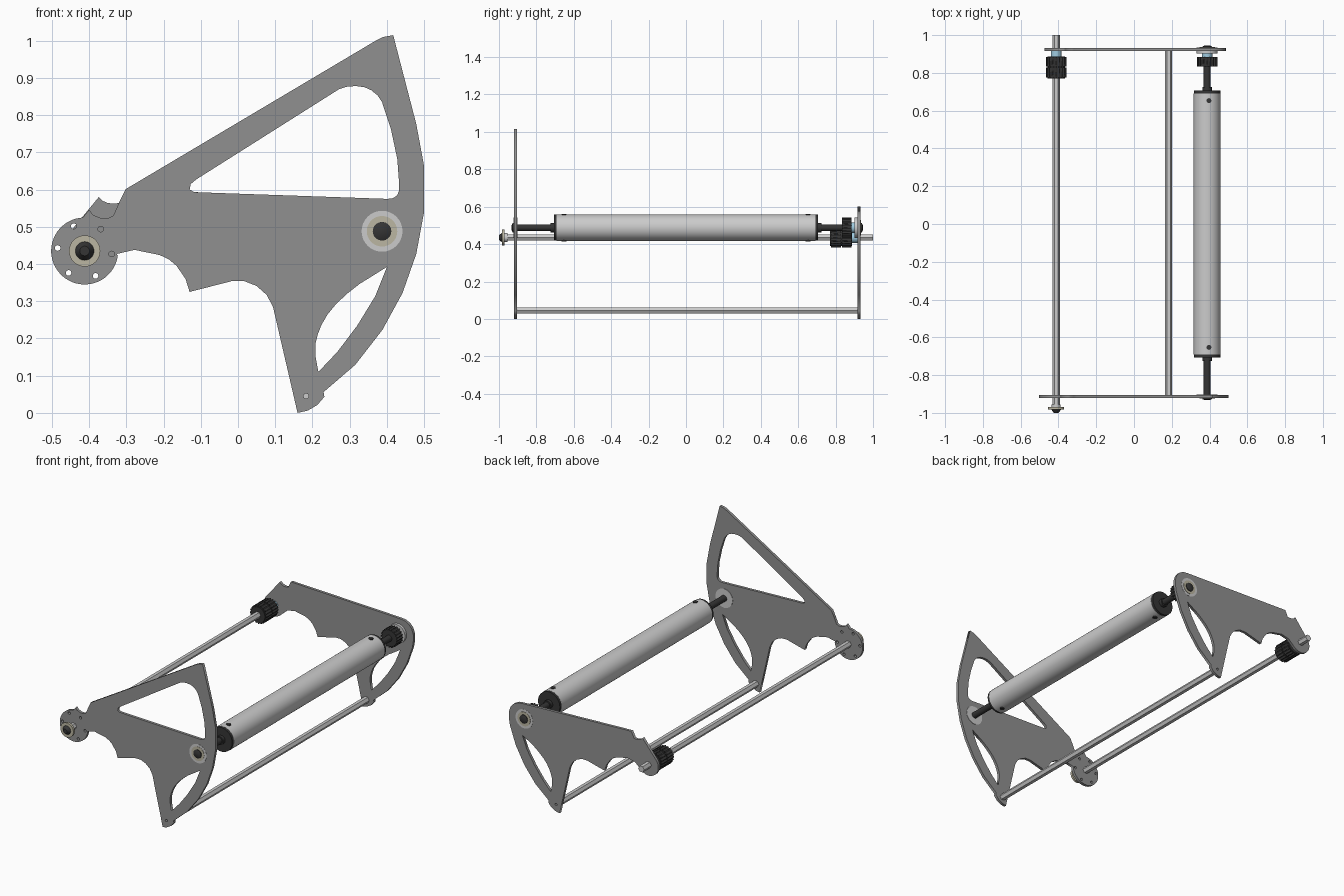
import bpy
from math import sin, cos, pi, radians

if "Cube" in bpy.data.objects:
    bpy.data.objects.remove(bpy.data.objects["Cube"])

def material(name, col):
    m = bpy.data.materials.new(name)
    m.diffuse_color = (*col, 1)
    m.use_nodes = True
    m.node_tree.nodes["Principled BSDF"].inputs["Base Color"].default_value = m.diffuse_color
    return m

DARK = material("black", (0.035, 0.035, 0.035))
BEIGE = material("beige", (0.50, 0.47, 0.36))
BLUE = material("light_blue", (0.35, 0.60, 0.75))
PLATE = material("plate_grey", (0.28, 0.28, 0.28))

SHAFT = (-0.412, 0.435)
ROLLER = (0.387, 0.488)
ROD = (0.183, 0.045)

def smooth(ob):
    bpy.ops.object.select_all(action='DESELECT')
    ob.select_set(True)
    bpy.context.view_layer.objects.active = ob
    bpy.ops.object.shade_smooth_by_angle(angle=radians(35))

def lathe_y(name, c, y0, y1, r0, r1=None, sides=32, mat=None):
    """Cylinder or cone along y from y0 (radius r0) to y1 (radius r1)."""
    r1 = r0 if r1 is None else r1
    bpy.ops.mesh.primitive_cone_add(vertices=sides, radius1=r1, radius2=r0, depth=abs(y1 - y0),
                                    location=(c[0], (y0 + y1) / 2, c[1]),
                                    rotation=(pi / 2 if y1 > y0 else -pi / 2, 0, 0))
    ob = bpy.context.object
    ob.name = name
    if mat:
        ob.data.materials.append(mat)
    if sides > 6:
        smooth(ob)
    return ob

def arc(c, r, a0, a1, n):
    return [(c[0] + r * cos(radians(a0 + (a1 - a0) * i / n)),
             c[1] + r * sin(radians(a0 + (a1 - a0) * i / n))) for i in range(n + 1)]

def circle(c, r, n=16):
    return arc(c, r, 0, 360, n)[:-1]

def slab(name, loops, y0, y1, mat):
    """Flat (x, z) outline with holes, extruded between y0 and y1."""
    cu = bpy.data.curves.new(name, 'CURVE')
    cu.dimensions, cu.fill_mode, cu.extrude = '2D', 'BOTH', (y1 - y0) / 2
    for pts in loops:
        s = cu.splines.new('POLY')
        s.points.add(len(pts) - 1)
        for p, q in zip(s.points, pts):
            p.co = (q[0], q[1], 0, 1)
        s.use_cyclic_u = True
    ob = bpy.data.objects.new(name, cu)
    bpy.context.collection.objects.link(ob)
    ob.location.y = (y0 + y1) / 2
    ob.rotation_euler.x = pi / 2
    bpy.ops.object.select_all(action='DESELECT')
    ob.select_set(True)
    bpy.context.view_layer.objects.active = ob
    bpy.ops.object.convert(target='MESH')
    ob = bpy.context.object
    ob.data.materials.clear()
    ob.data.materials.append(mat)
    return ob

# Shared parts of the side plate outlines
outer = [(.50, .54), (.479, .427), (.442, .322), (.388, .223), (.315, .129), (.23, .056), (.232, .043),
         (.213, .021), (.187, .006), (.16, 0)]
under = [(.094, .285), (.077, .317), (.05, .341), (.017, .354), (-.017, .354), (-.13, .325),
         (-.141, .36), (-.165, .395), (-.185, .412), (-.21, .424), (-.278, .438), (-.326, .427)]
leg_window = [(.40, .392), (.369, .314), (.32, .234), (.267, .164), (.216, .11), (.208, .153), (.208, .185),
              (.214, .21), (.224, .236), (.241, .265), (.264, .293), (.293, .32), (.326, .346)]
screw_hole = circle(ROD, .007)

# Tall front plate with drilled disc end
upper_window = [(-.13, .60), (-.127, .615), (-.111, .628), (.272, .87), (.295, .877), (.318, .878), (.34, .875),
                (.358, .867), (.375, .853), (.387, .835), (.411, .762), (.428, .682), (.433, .615), (.433, .598),
                (.428, .585), (.417, .577), (.401, .575), (-.117, .593)]
front = ([(.37, 1.0), (.39, 1.01), (.417, 1.015), (.479, .776), (.50, .663)] + outer + under
         + arc(SHAFT, .09, -8, -267, 40)
         + [(-.40, .546), (-.39, .532), (-.37, .524), (-.35, .523), (-.335, .53), (-.32, .564), (-.302, .601)])
disc_holes = [circle((SHAFT[0] + .073 * cos(a), SHAFT[1] + .073 * sin(a)), .0075)
              for a in (-.11 + i * pi / 3 for i in range(6))]
slab("front_side_plate", [front, upper_window, leg_window, screw_hole] + disc_holes, -.92, -.904, PLATE)

# Low back plate with rounded corner
back = ([(-.302, .60), (.40, .574), (.43, .57), (.455, .557), (.475, .535), (.485, .505), (.486, .47)]
        + outer[1:] + under + arc(SHAFT, .063, -50, -215, 16)
        + [(-.374, .58), (-.364, .57), (-.35, .564), (-.335, .562), (-.32, .564)])
slab("back_side_plate", [back, leg_window, screw_hole], .917, .933, PLATE)

# Hexagonal cross rod and long drive shaft
lathe_y("cross_rod", ROD, -.905, .918, .019, sides=6).rotation_euler.y = pi / 6
lathe_y("drive_shaft", SHAFT, -.975, 1.0, .019, sides=6).rotation_euler.y = pi / 6

# Washer and screw on the front end of the drive shaft
lathe_y("shaft_washer", SHAFT, -.983, -.970, .042, mat=BEIGE)
lathe_y("shaft_washer_hub", SHAFT, -.970, -.955, .024)
lathe_y("shaft_screw_head", SHAFT, -1.0, -.983, .013, .025, mat=DARK)

# Roller tube, its end caps, collars and set screws
lathe_y("roller_tube", ROLLER, -.692, .692, .071, sides=64)
for side, label in ((-1, "front"), (1, "back")):
    lathe_y(label + "_roller_cap", ROLLER, *sorted((side * .69, side * .706)), .070, sides=64, mat=DARK)
    lathe_y(label + "_roller_collar", ROLLER, *sorted((side * .706, side * .724)), .025, mat=DARK)
    lathe_y(label + "_roller_axle", ROLLER, *sorted((side * .70, side * .92)), .018, mat=DARK)
    bpy.ops.mesh.primitive_cylinder_add(vertices=20, radius=.013, depth=.148,
                                        location=(ROLLER[0] + .01, side * .653, ROLLER[1]))
    pin = bpy.context.object
    pin.name = label + "_roller_set_screw"
    pin.data.materials.append(DARK)
    smooth(pin)
    # Bearing, washer and domed screw on the outside of each plate
    p = side * (.919 if side < 0 else .932)
    lathe_y(label + "_bearing", ROLLER, side * .902, p + side * .002, .055)
    lathe_y(label + "_bearing_washer", ROLLER, p, p + side * .004, .041, mat=BEIGE)
    lathe_y(label + "_screw_rim", ROLLER, p, p + side * .008, .025, mat=DARK)
    lathe_y(label + "_screw_dome", ROLLER, p + side * .008, p + side * .014, .025, .012, mat=DARK)

# Toothed gears with blue spacers beside the back plate
def gear(name, c, y0, y1, r=.054, teeth=20):
    pts = []
    for i in range(teeth):
        for f, k in ((-.28, .88), (-.18, 1), (.18, 1), (.28, .88)):
            a = 2 * pi * (i + f) / teeth
            pts.append((c[0] + r * k * cos(a), c[1] + r * k * sin(a)))
    slab(name, [pts], y0, y1, DARK)

gear("roller_gear", ROLLER, .835, .885)
gear("shaft_inner_gear", SHAFT, .775, .828)
gear("shaft_outer_gear", SHAFT, .834, .885)
lathe_y("shaft_gear_hub", SHAFT, .77, .888, .046, mat=DARK)
lathe_y("roller_spacer", ROLLER, .885, .918, .028, mat=BLUE)
lathe_y("shaft_spacer", SHAFT, .885, .918, .028, mat=BLUE)
